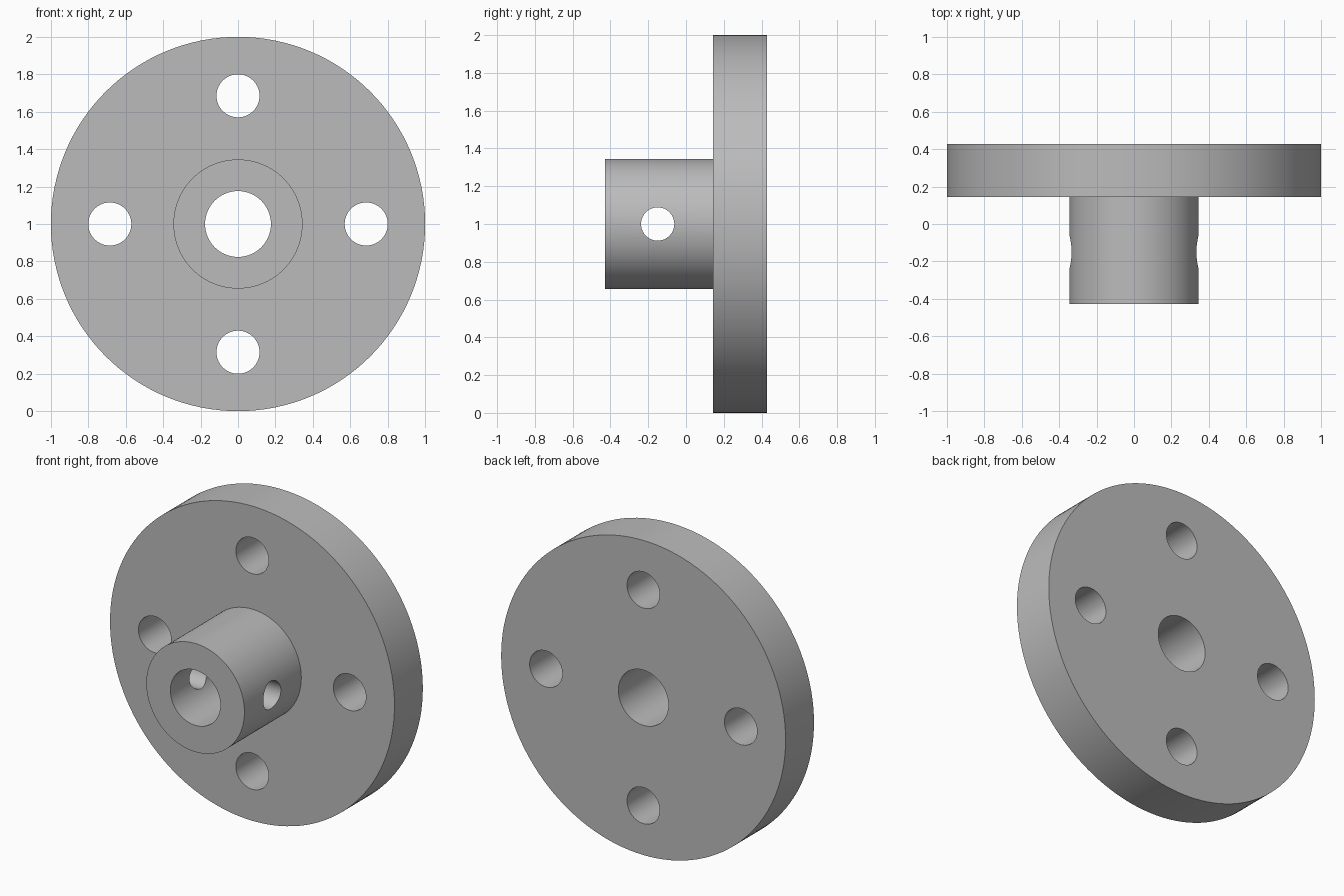
import bpy
import math
from mathutils import Vector

old = bpy.data.objects.get("Cube")
if old:
    bpy.data.objects.remove(old, do_unlink=True)

AXIS_Z = 1.0
BACK, FACE, FRONT = 0.428, 0.143, -0.428
BOLT_CIRCLE = 0.685


def cylinder(name, radius, start, end, sides=64):
    """Cylinder running from point start to point end."""
    start, end = Vector(start), Vector(end)
    axis = end - start
    bpy.ops.mesh.primitive_cylinder_add(
        vertices=sides, radius=radius, depth=axis.length,
        location=(start + end) / 2,
        rotation=axis.to_track_quat('Z', 'Y').to_euler())
    obj = bpy.context.object
    obj.name = name
    return obj


def combine(target, tool, operation):
    """Apply a boolean and discard the tool."""
    mod = target.modifiers.new(operation.lower(), 'BOOLEAN')
    mod.operation = operation
    mod.solver = 'EXACT'
    mod.object = tool
    bpy.context.view_layer.objects.active = target
    bpy.ops.object.modifier_apply(modifier=mod.name)
    bpy.data.objects.remove(tool, do_unlink=True)


# Disc and hub joined into one solid
flange = cylinder("hub_flange", 1.0, (0, FACE, AXIS_Z), (0, BACK, AXIS_Z), 128)
hub = cylinder("hub", 0.345, (0, FRONT, AXIS_Z), (0, FACE + 0.1, AXIS_Z), 96)
combine(flange, hub, 'UNION')

# Central bore
bore = cylinder("bore", 0.176, (0, -1, AXIS_Z), (0, 1, AXIS_Z))
combine(flange, bore, 'DIFFERENCE')

# Four bolt holes
for i in range(4):
    angle = i * math.pi / 2
    x = BOLT_CIRCLE * math.cos(angle)
    z = AXIS_Z + BOLT_CIRCLE * math.sin(angle)
    hole = cylinder("bolt_hole", 0.115, (x, -1, z), (x, 1, z))
    combine(flange, hole, 'DIFFERENCE')

# Cross hole through both hub walls
cross = cylinder("cross_hole", 0.088, (-0.6, -0.15, AXIS_Z), (0.6, -0.15, AXIS_Z))
combine(flange, cross, 'DIFFERENCE')

# Grey metal
grey = bpy.data.materials.new("plain_grey")
grey.use_nodes = True
colour = (0.5, 0.5, 0.5, 1)
grey.diffuse_color = colour
grey.node_tree.nodes["Principled BSDF"].inputs["Base Color"].default_value = colour
flange.data.materials.clear()
flange.data.materials.append(grey)

bpy.ops.object.select_all(action='DESELECT')
flange.select_set(True)
bpy.context.view_layer.objects.active = flange
bpy.ops.object.shade_smooth_by_angle(angle=math.radians(30))
